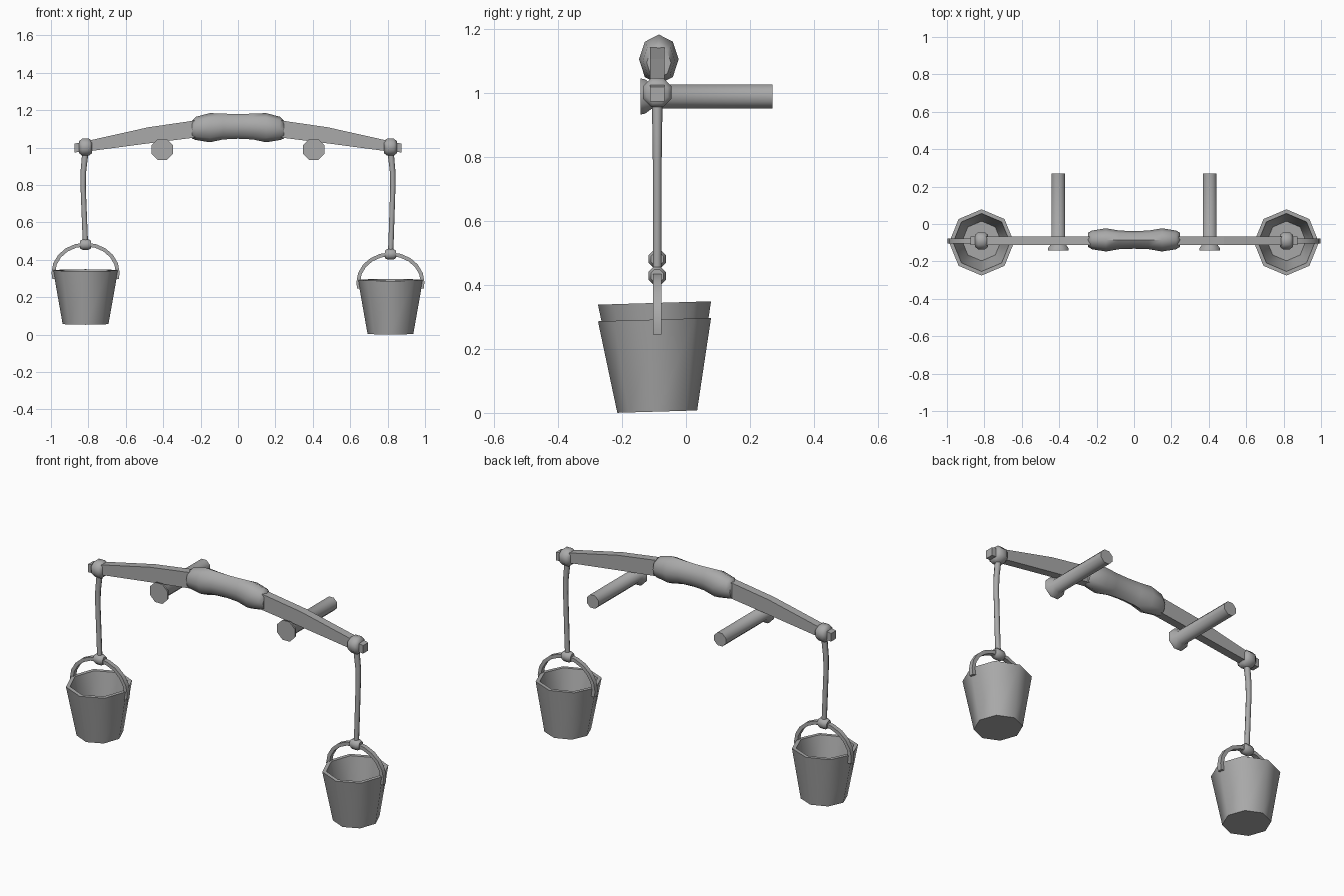
import bpy, bmesh, math
from mathutils import Vector, Matrix

cube = bpy.data.objects.get("Cube")
if cube:
    bpy.data.objects.remove(cube, do_unlink=True)

CY = -0.09      # depth of the hanging assembly
HANG = 0.815    # distance of each bucket from the middle

grey = bpy.data.materials.new("plain grey")
grey.use_nodes = True
grey.diffuse_color = (0.4, 0.4, 0.4, 1)
grey.node_tree.nodes["Principled BSDF"].inputs["Base Color"].default_value = (0.4, 0.4, 0.4, 1)


def loft(name, rings, smooth=55):
    """Skin a list of equal-sized point rings and cap both ends."""
    bm = bmesh.new()
    rows = [[bm.verts.new(p) for p in ring] for ring in rings]
    n = len(rows[0])
    for a, b in zip(rows, rows[1:]):
        for i in range(n):
            j = (i + 1) % n
            bm.faces.new((a[i], a[j], b[j], b[i]))
    bm.faces.new(rows[0])
    bm.faces.new(rows[-1])
    bmesh.ops.recalc_face_normals(bm, faces=bm.faces)
    mesh = bpy.data.meshes.new(name)
    bm.to_mesh(mesh)
    bm.free()
    mesh.materials.append(grey)
    obj = bpy.data.objects.new(name, mesh)
    bpy.context.collection.objects.link(obj)
    if smooth:
        bpy.ops.object.select_all(action='DESELECT')
        obj.select_set(True)
        bpy.context.view_layer.objects.active = obj
        bpy.ops.object.shade_smooth_by_angle(angle=math.radians(smooth))
    return obj


def ring(center, u, v, ru, rv, n=8, phase=0.0):
    """Points of an ellipse spanned by the directions u and v."""
    c, u, v = Vector(center), Vector(u), Vector(v)
    angles = [math.tau * i / n + phase for i in range(n)]
    return [c + u * ru * math.cos(a) + v * rv * math.sin(a) for a in angles]


X, Y, Z = Vector((1, 0, 0)), Vector((0, 1, 0)), Vector((0, 0, 1))


def both_ways(half):
    """Mirror sections listed from the outer end to the middle."""
    return half + [(-s[0], *s[1:]) for s in half[-2::-1]]


# Curved carrying beam
half = [(0.875, 0.974, 1.02), (0.82, 0.977, 1.032), (0.48, 1.022, 1.108),
        (0.24, 1.052, 1.143), (0, 1.07, 1.16)]
loft("beam", [[(x, CY + y, z) for y, z in
               ((-0.023, lo), (0.023, lo), (0.023, hi), (-0.023, hi))]
              for x, lo, hi in both_ways(half)], smooth=0)

# Padded shoulder wrap
half = [(0.245, 1.096, 0.048, 0.038), (0.225, 1.102, 0.062, 0.05), (0.15, 1.106, 0.078, 0.062),
        (0.08, 1.112, 0.069, 0.05), (0, 1.113, 0.066, 0.047)]
loft("shoulder_wrap", [ring((x, CY + 0.005, z), Y, Z, ry, rz)
                       for x, z, rz, ry in both_ways(half)])


def knot(name, center, axis, u, v, radius, width):
    steps = ((-1, 0.72), (-0.55, 1), (0.55, 1), (1, 0.72))
    loft(name, [ring(Vector(center) + axis * width * t, u, v, radius * k, radius * k,
                     phase=math.pi / 8) for t, k in steps])


def bucket(name, x, base):
    # Outer wall up, over the rim, down the inner wall to the floor
    profile = ((0.125, 0), (0.177, 0.288), (0.155, 0.288), (0.106, 0.03))
    obj = loft(name, [ring((0, 0, z), X, Y, r * 0.98, r) for r, z in profile])
    obj.matrix_world = Matrix.Translation((x, CY, base)) @ Matrix.Rotation(math.radians(1.7), 4, 'X')


def bail(name, x, base):
    # Flat strip bent into an arch, with straight ends hung outside the rim
    path = [(0.168, 0.242)]
    for i in range(11):
        a = math.pi * i / 10
        path.append((0.172 * math.cos(a), 0.275 + 0.15 * math.sin(a)))
    path.append((-0.168, 0.242))
    rings = []
    for i, (px, pz) in enumerate(path):
        q, p = path[min(i + 1, len(path) - 1)], path[max(i - 1, 0)]
        t = Vector((q[0] - p[0], 0, q[1] - p[1])).normalized()
        normal = Vector((t.z, 0, -t.x))
        c = Vector((x + px, CY, base + pz))
        rings.append([c + normal * 0.01 * s + Y * 0.013 * w
                      for s, w in ((-1, -1), (1, -1), (1, 1), (-1, 1))])
    loft(name, rings, smooth=40)


# Pegs, and the ropes and buckets, on both sides
for side, label, base in ((1, "left", 0.004), (-1, "right", 0.056)):
    steps = ((-0.142, 0.061), (-0.128, 0.058), (-0.105, 0.04), (0.27, 0.04))
    loft(label + "_peg", [ring((side * 0.405, y, 0.99), X, Z, r, r, phase=math.pi / 8)
                          for y, r in steps])
    x = side * HANG
    low = base + 0.42
    rope = ((0, 0.985, 0.017), (0.012, 0.87, 0.015), (0.013, 0.79, 0.014),
            (0.004, low + 0.09, 0.014), (0, low, 0.014))
    loft(label + "_rope", [ring((x + side * dx, CY, z), X, Y, r, r) for dx, z, r in rope])
    knot(label + "_beam_knot", (x, CY, 1.002), X, Y, Z, 0.049, 0.034)
    knot(label + "_beam_hitch", (x, CY, 1.0), Z, X, Y, 0.043, 0.026)
    knot(label + "_bail_knot", (x, CY, base + 0.425), X, Y, Z, 0.03, 0.03)
    bucket(label + "_bucket", x, base)
    bail(label + "_bail", x, base)
